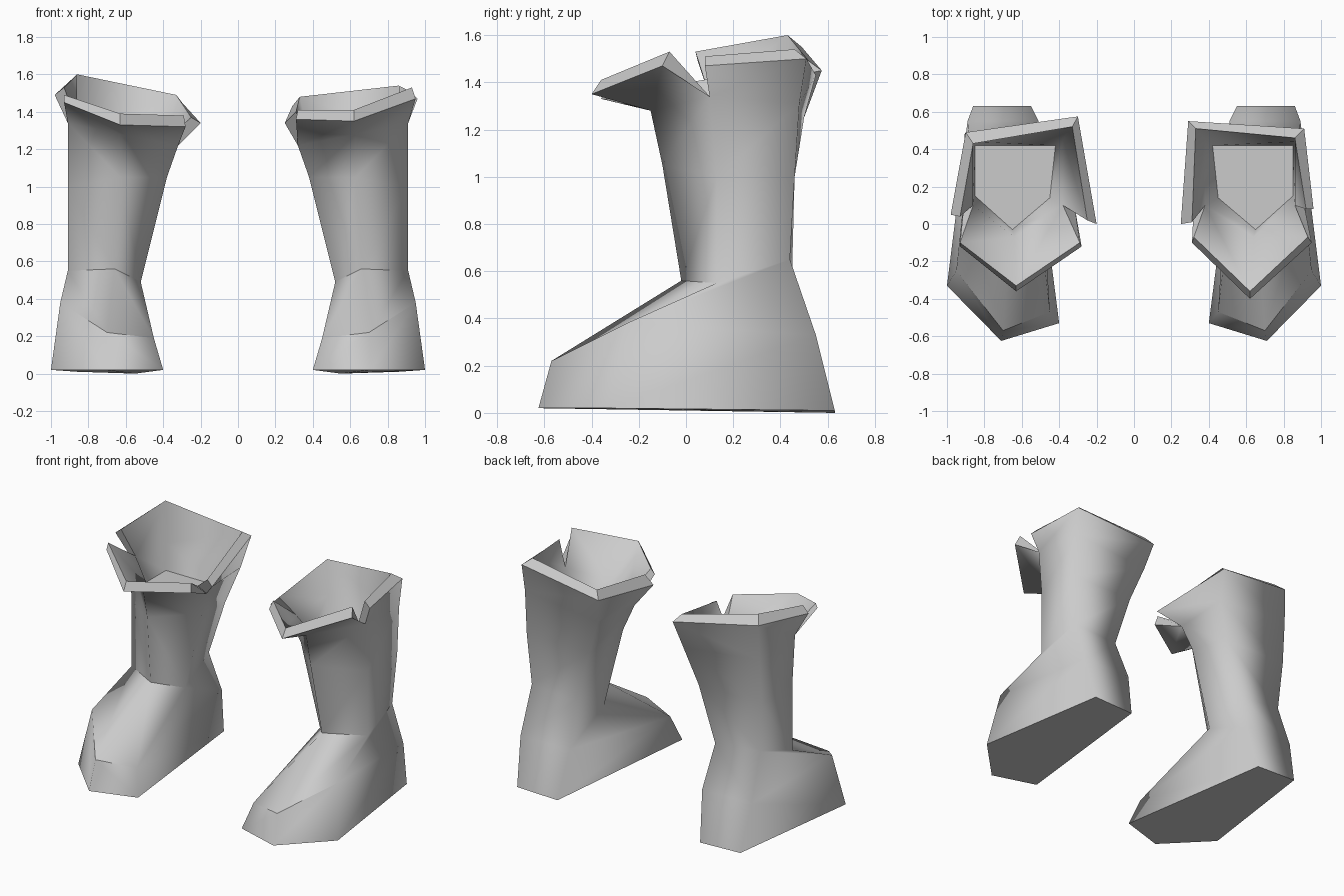
import bpy, bmesh
from mathutils import Vector

if "Cube" in bpy.data.objects:
    bpy.data.objects.remove(bpy.data.objects["Cube"])

grey = bpy.data.materials.new("boot grey")
grey.diffuse_color = (0.6, 0.6, 0.6, 1)
grey.use_nodes = True
grey.node_tree.nodes["Principled BSDF"].inputs["Base Color"].default_value = grey.diffuse_color

# Shared five-sided sections, each ordered: inner side, front, outer side, back outer, back inner
SECTIONS = [
    [(.40, -.53, .02), (.71, -.625, .02), (1.0, -.33, .02), (.86, .63, .01), (.55, .63, 0)],       # sole
    [(.45, -.47, .19), (.70, -.57, .22), (.95, -.25, .38), (.89, .55, .33), (.51, .55, .33)],      # toe and heel
    [(.52, .16, .49), (.66, -.02, .56), (.91, .13, .55), (.88, .44, .65), (.54, .45, .62)],        # ankle
    [(.38, .15, 1.05), (.63, -.10, 1.05), (.91, .13, 1.0), (.905, .46, 1.0), (.42, .46, 1.0)],     # shaft
    [(.32, .11, 1.22), (.63, -.15, 1.28), (.91, .10, 1.34), (.905, .48, 1.31), (.33, .50, 1.25)],  # under the cuff
]
LINING = [
    [(.38, .10, 1.26), (.64, -.07, 1.24), (.86, .10, 1.34), (.86, .44, 1.30), (.38, .455, 1.27)],
    [(.45, .14, 1.12), (.65, -.03, 1.12), (.85, .15, 1.12), (.85, .42, 1.12), (.42, .42, 1.12)],
]

# Cuff rims: front inner corner, front tip, front outer corner, then
# back flap outer end, back outer corner, back inner corner, inner end
RIGHT_CUFF = (
    [(.31, -.10, 1.36), (.62, -.40, 1.35), (.95, -.10, 1.47),
     (.96, .08, 1.47), (.91, .51, 1.50), (.29, .55, 1.43), (.25, 0, 1.34)],
    [(.32, -.07, 1.41), (.62, -.36, 1.41), (.93, -.07, 1.53),
     (.92, .08, 1.51), (.86, .46, 1.54), (.33, .51, 1.48), (.31, .01, 1.40)])
LEFT_CUFF = (
    [(.28, -.12, 1.32), (.63, -.36, 1.33), (.93, -.12, 1.45),
     (.98, .05, 1.49), (.90, .49, 1.55), (.30, .575, 1.45), (.20, 0, 1.34)],
    [(.29, -.10, 1.38), (.63, -.33, 1.39), (.93, -.10, 1.49),
     (.93, .04, 1.53), (.86, .43, 1.60), (.33, .52, 1.49), (.25, .02, 1.37)])


def make_boot(name, cuff, side):
    bm = bmesh.new()

    def ring(points):
        return [bm.verts.new(Vector((side * x, y, z))) for x, y, z in points]

    def bridge(a, b):
        n = len(a)
        return [bm.faces.new((a[i], a[(i + 1) % n], b[(i + 1) % n], b[i])) for i in range(n)]

    def flare(base, rim):
        """Front and back flaps rising from the base, split by a notch on each side."""
        n_in, front, n_out, b_out, b_in = base
        c_in, tip, c_out, e_out, r_out, r_in, e_in = rim
        for quad in ((n_in, front, tip, c_in), (front, n_out, c_out, tip),
                     (n_out, b_out, r_out, e_out), (b_out, b_in, r_in, r_out),
                     (b_in, n_in, e_in, r_in)):
            bm.faces.new(quad)
        return [n_in, c_in, tip, c_out, n_out, e_out, r_out, r_in, e_in]

    # Foot and shaft
    outer = [ring(s) for s in SECTIONS]
    for low, high in zip(outer, outer[1:]):
        bridge(low, high)
    # Hollow top with its lining
    inner = [ring(s) for s in LINING]
    bridge(inner[0], inner[1])
    # Split cuff with a thick rim
    outer_loop = flare(outer[-1], ring(cuff[0]))
    inner_loop = flare(inner[0], ring(cuff[1]))
    hard = bridge(outer_loop, inner_loop)
    hard += [bm.faces.new(outer[0]), bm.faces.new(inner[1])]

    bmesh.ops.recalc_face_normals(bm, faces=bm.faces)
    # Smooth leather, crisp sole, rim and floor
    for f in bm.faces:
        f.smooth = True
    for f in hard:
        f.smooth = False
        for e in f.edges:
            e.smooth = False
    # Crisp crease around the top of the toe
    toe, ankle = outer[1], outer[2]
    for a, b in ((toe[0], toe[1]), (toe[1], toe[2]), (ankle[0], ankle[1]), (ankle[1], ankle[2])):
        bm.edges.get((a, b)).smooth = False

    mesh = bpy.data.meshes.new(name)
    bm.to_mesh(mesh)
    bm.free()
    mesh.materials.append(grey)
    bpy.context.collection.objects.link(bpy.data.objects.new(name, mesh))


make_boot("right_boot", RIGHT_CUFF, 1)
make_boot("left_boot", LEFT_CUFF, -1)
